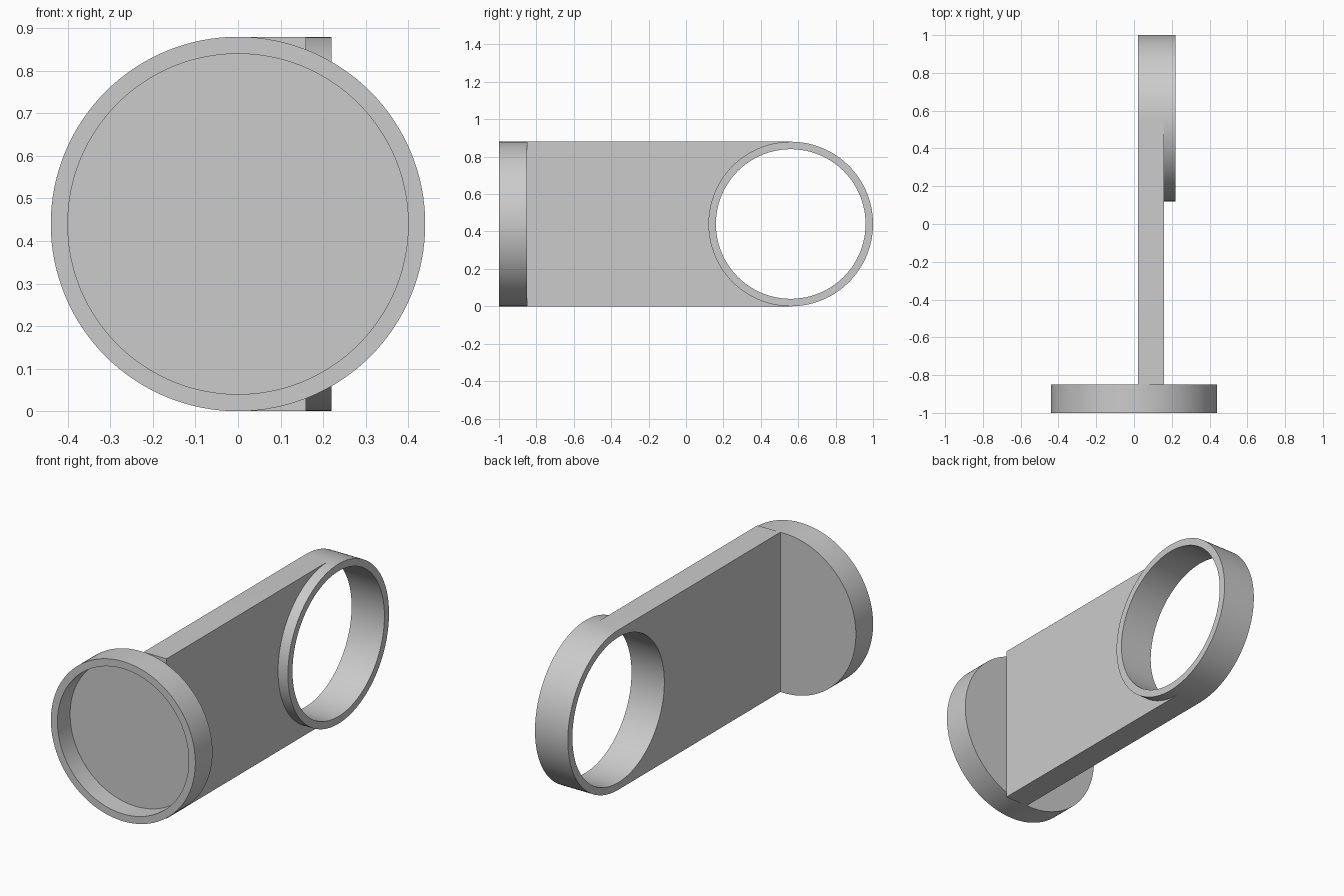
import bpy, bmesh
from math import sin, cos, pi

if "Cube" in bpy.data.objects:
    bpy.data.objects.remove(bpy.data.objects["Cube"])

N = 128              # segments per circle
R, RI = 0.44, 0.40   # outer and inner radius
ZC = 0.44            # height of both axes


def finish(bm, name):
    bmesh.ops.recalc_face_normals(bm, faces=bm.faces)
    mesh = bpy.data.meshes.new(name)
    bm.to_mesh(mesh)
    bm.free()
    obj = bpy.data.objects.new(name, mesh)
    bpy.context.collection.objects.link(obj)
    bpy.ops.object.select_all(action='DESELECT')
    obj.select_set(True)
    bpy.context.view_layer.objects.active = obj
    bpy.ops.object.shade_smooth_by_angle()
    return obj


def strip(bm, a, b, closed=False):
    """Quads between two equally long rows of vertices."""
    for i in range(len(a) if closed else len(a) - 1):
        j = (i + 1) % len(a)
        bm.faces.new((a[i], a[j], b[j], b[i]))


# Round cup: circles along the y axis, recessed on the front
bm = bmesh.new()
rings = []
for r, y in [(R, -0.85), (R, -1.0), (RI, -1.0), (RI, -0.89)]:
    rings.append([bm.verts.new((r * cos(2 * pi * i / N), y, ZC + r * sin(2 * pi * i / N)))
                  for i in range(N)])
for a, b in zip(rings, rings[1:]):
    strip(bm, a, b, True)
bm.faces.new(rings[0])    # back disc
bm.faces.new(rings[-1])   # recess floor
finish(bm, "round_cup")

# Flat arm ending in a thicker open ring, one closed solid along x
X0, X1, X2 = 0.02, 0.16, 0.22
YC, YE = 0.56, -0.85
bm = bmesh.new()


def circle(r, x):
    # starts at the bottom, goes over the far (+y) side to the top and back
    return [bm.verts.new((x, YC + r * sin(2 * pi * i / N), ZC - r * cos(2 * pi * i / N)))
            for i in range(N)]


o0, o1, o2 = (circle(R, x) for x in (X0, X1, X2))
i0, i2 = circle(RI, X0), circle(RI, X2)
H = N // 2
strip(bm, i0, o0, True)            # ring faces
strip(bm, i2, o2, True)
strip(bm, i0, i2, True)            # bore
strip(bm, o1, o2, True)            # raised collar
strip(bm, o0[:H + 1], o1[:H + 1])  # rounded arm end

ends = []
for x, o in ((X0, o0), (X1, o1)):
    top = bm.verts.new((x, YE, ZC + R))
    bottom = bm.verts.new((x, YE, ZC - R))
    bm.faces.new(o[H:] + [o[0], bottom, top])   # arm side
    ends.append([o[0], bottom, top, o[H]])
strip(bm, ends[0], ends[1])        # arm bottom, end and top
finish(bm, "arm_with_ring")
